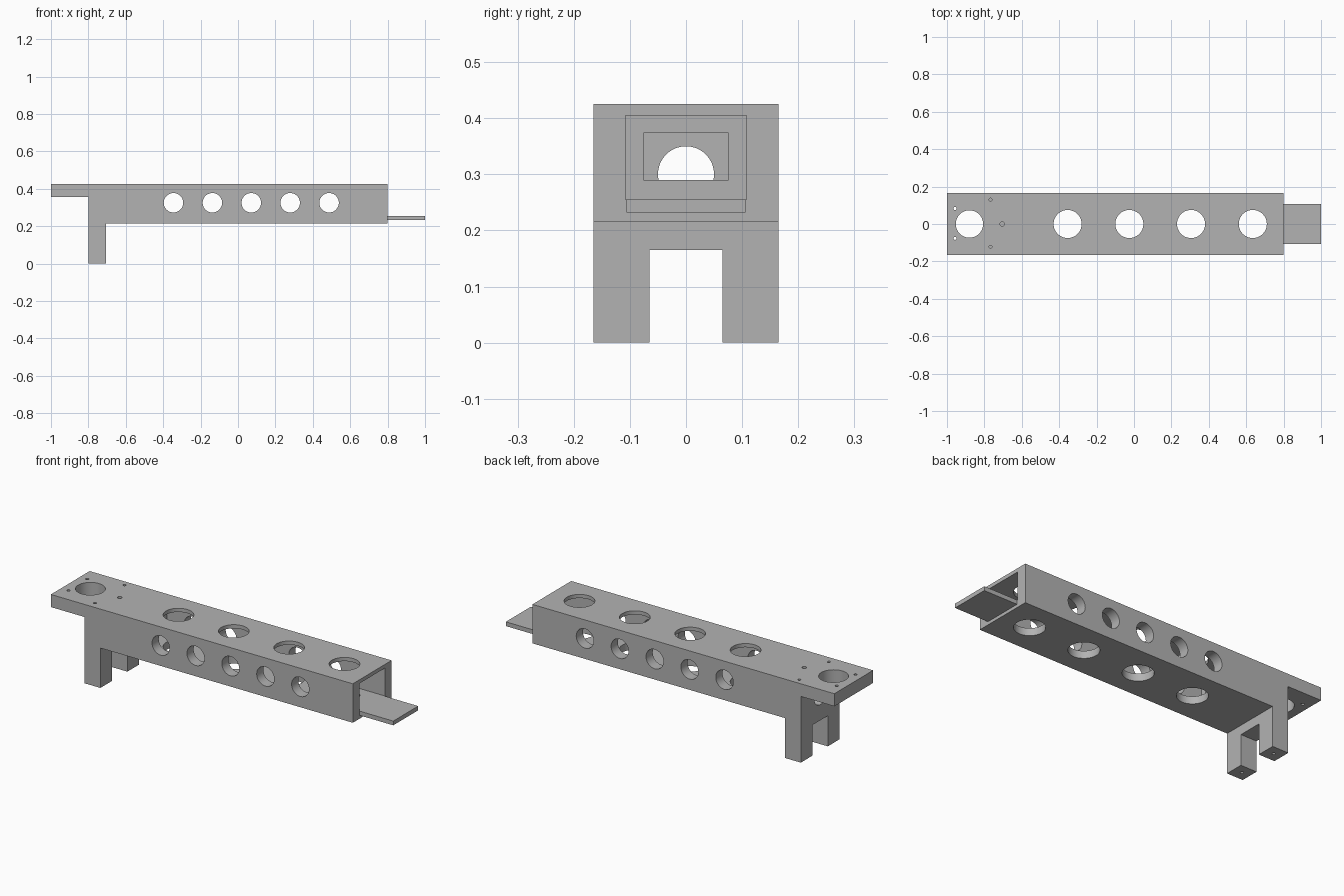
import bpy
import bmesh
import math
from mathutils import Matrix, Vector

default = bpy.data.objects.get("Cube")
if default:
    bpy.data.objects.remove(default, do_unlink=True)

grey = bpy.data.materials.new("plain grey")
grey.use_nodes = True
grey.diffuse_color = (0.45, 0.45, 0.45, 1)
grey.node_tree.nodes["Principled BSDF"].inputs["Base Color"].default_value = grey.diffuse_color


def add_object(name, bm):
    bmesh.ops.recalc_face_normals(bm, faces=bm.faces)
    mesh = bpy.data.meshes.new(name)
    bm.to_mesh(mesh)
    bm.free()
    mesh.materials.append(grey)
    obj = bpy.data.objects.new(name, mesh)
    bpy.context.collection.objects.link(obj)
    return obj


def box(name, low, high):
    low, high = Vector(low), Vector(high)
    bm = bmesh.new()
    place = Matrix.Translation((low + high) / 2) @ Matrix.Diagonal((*(high - low), 1))
    bmesh.ops.create_cube(bm, size=1, matrix=place)
    return add_object(name, bm)


def cylinder(name, centre, radius, length, axis="Z", sides=64):
    turn = {"X": Matrix.Rotation(math.pi / 2, 4, "Y"),
            "Y": Matrix.Rotation(math.pi / 2, 4, "X"),
            "Z": Matrix.Identity(4)}[axis]
    bm = bmesh.new()
    bmesh.ops.create_cone(bm, cap_ends=True, segments=sides, radius1=radius, radius2=radius,
                          depth=length, matrix=Matrix.Translation(centre) @ turn)
    return add_object(name, bm)


def cut(target, cutter):
    cutter.hide_render = True
    mod = target.modifiers.new("cut", "BOOLEAN")
    mod.operation = "DIFFERENCE"
    mod.solver = "EXACT"
    mod.object = cutter
    bpy.context.view_layer.objects.active = target
    bpy.ops.object.modifier_apply(modifier=mod.name)
    bpy.data.objects.remove(cutter, do_unlink=True)


# Beam, overhanging mount and legs from one side profile
profile = [(-1, 0.425), (-1, 0.357), (-0.8, 0.357), (-0.8, 0), (-0.705, 0),
           (-0.705, 0.215), (0.8, 0.215), (0.8, 0.425)]
bm = bmesh.new()
face = bm.faces.new([bm.verts.new((x, -0.165, z)) for x, z in profile])
side = bmesh.ops.extrude_face_region(bm, geom=[face])
bmesh.ops.translate(bm, vec=(0, 0.33, 0),
                    verts=[v for v in side["geom"] if isinstance(v, bmesh.types.BMVert)])
beam = add_object("beam_with_legs", bm)

# Gap between the legs
cut(beam, box("leg_gap", (-0.9, -0.065, -0.1), (-0.6, 0.065, 0.165)))

# Hollow inside, narrower passage and round opening in the end wall
cut(beam, box("hollow", (-0.5, -0.108, 0.255), (0.9, 0.108, 0.405)))
cut(beam, box("passage", (-0.73, -0.076, 0.29), (-0.45, 0.076, 0.374)))
cut(beam, cylinder("end_opening", (-0.79, 0, 0.3), 0.05, 0.14, "X"))

# Lightening holes through top and bottom
for i in range(4):
    cut(beam, cylinder("top_hole", (-0.355 + 0.33 * i, 0, 0.3), 0.075, 0.6))

# Lightening holes through both sides
for i in range(5):
    cut(beam, cylinder("side_hole", (-0.345 + 0.208 * i, 0, 0.325), 0.052, 0.6, "Y"))

# Mount bore and screw holes
cut(beam, cylinder("mount_bore", (-0.88, 0, 0.4), 0.073, 0.2))
cut(beam, cylinder("centre_screw", (-0.705, 0, 0.4), 0.012, 0.1, sides=24))
for s in (-1, 1):
    cut(beam, cylinder("mount_screw", (-0.957, 0.08 * s + 0.003, 0.4), 0.008, 0.2, sides=24))
    cut(beam, cylinder("rear_screw", (-0.767, 0.126 * s + 0.004, 0.42), 0.008, 0.12, sides=24))
    cut(beam, cylinder("foot_screw", (-0.753, 0.115 * s, 0), 0.008, 0.12, sides=24))

# Tongue at the open end
tongue = box("tongue", (0.8, -0.106, 0.232), (1, 0.106, 0.255))

# Smooth bores with crisp edges
bpy.ops.object.select_all(action="DESELECT")
beam.select_set(True)
bpy.context.view_layer.objects.active = beam
bpy.ops.object.shade_smooth_by_angle(angle=math.radians(30))
